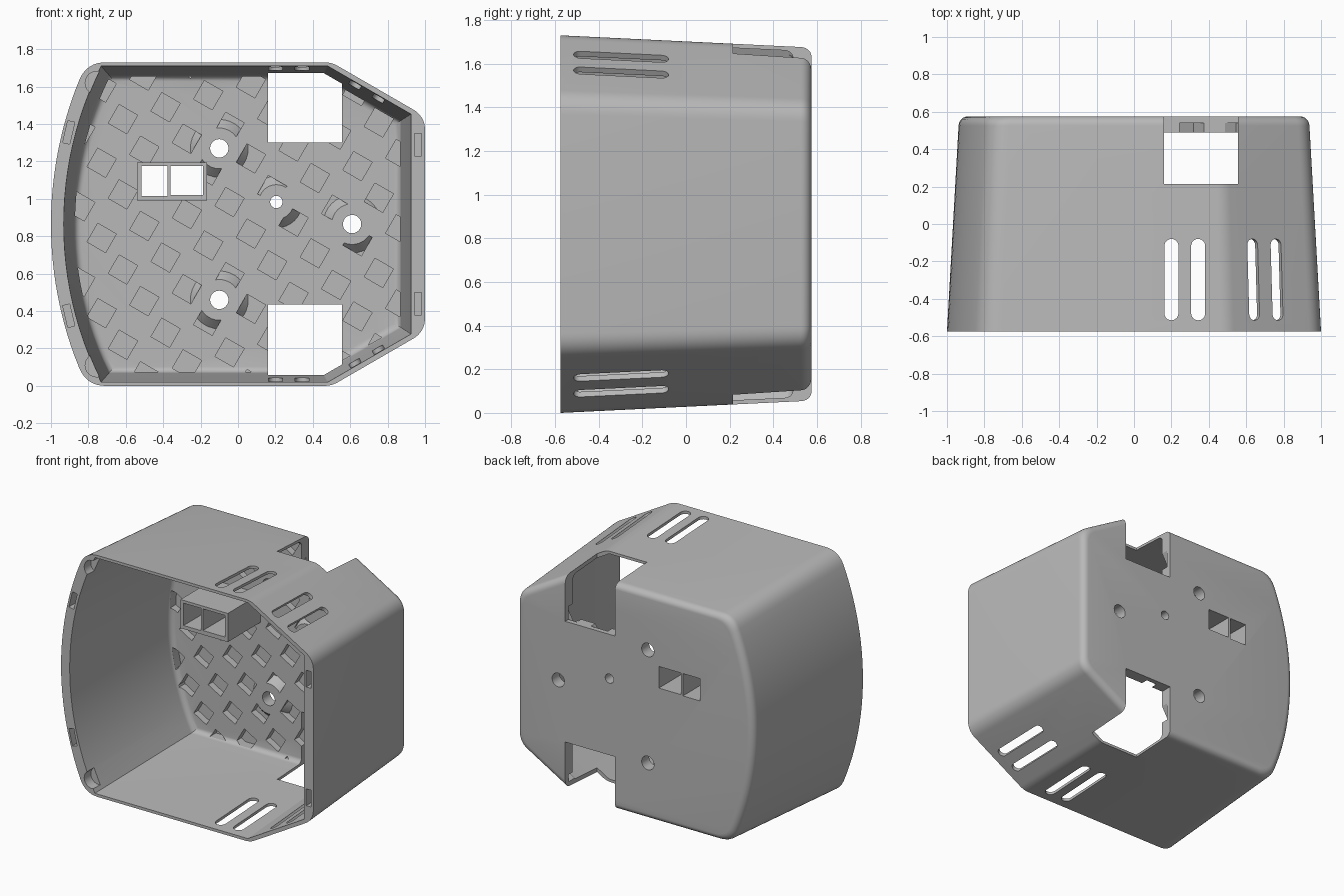
import bpy, bmesh, math
from mathutils import Vector, Matrix

if "Cube" in bpy.data.objects:
    bpy.data.objects.remove(bpy.data.objects["Cube"], do_unlink=True)

CZ = 0.865                     # middle height
FRONT, BACK, FLOOR = -0.575, 0.575, 0.49

grey = bpy.data.materials.new("plain grey")
grey.use_nodes = True
grey.diffuse_color = (0.48, 0.48, 0.48, 1)
grey.node_tree.nodes["Principled BSDF"].inputs["Base Color"].default_value = (0.48, 0.48, 0.48, 1)


def finish(bm, name):
    bmesh.ops.recalc_face_normals(bm, faces=bm.faces)
    me = bpy.data.meshes.new(name)
    bm.to_mesh(me)
    bm.free()
    ob = bpy.data.objects.new(name, me)
    bpy.context.collection.objects.link(ob)
    me.materials.append(grey)
    return ob


def loft(bm, rings):
    """Closed solid through equal-length rings of points."""
    vs = [[bm.verts.new(p) for p in r] for r in rings]
    n = len(vs[0])
    for a, b in zip(vs, vs[1:]):
        for i in range(n):
            bm.faces.new((a[i], a[(i + 1) % n], b[(i + 1) % n], b[i]))
    bm.faces.new(vs[0])
    bm.faces.new(vs[-1])


def box(bm, x0, x1, y0, y1, z0, z1):
    loft(bm, [[(x0, y, z0), (x1, y, z0), (x1, y, z1), (x0, y, z1)] for y in (y0, y1)])


def tube(bm, x, z, ends, seg=32):
    """Cylinder or cone along y; ends are (y, radius) pairs."""
    angs = [2 * math.pi * i / seg for i in range(seg)]
    loft(bm, [[(x + r * math.cos(a), y, z + r * math.sin(a)) for a in angs] for y, r in ends])


def boolean(target, cutter, op):
    m = target.modifiers.new("bool", "BOOLEAN")
    m.operation, m.object, m.solver = op, cutter, "EXACT"
    bpy.context.view_layer.objects.active = target
    bpy.ops.object.modifier_apply(modifier=m.name)
    bpy.data.objects.remove(cutter, do_unlink=True)


def outline(corners, rounds, radius, left):
    """Symmetric section: upper right corners, then a bowed left side."""
    pts = []
    cx = left + radius
    arc = lambda z: cx - math.sqrt(radius ** 2 - z ** 2)
    ztop = corners[-1][1]
    chain = [(corners[0][0], 0)] + corners + [(arc(ztop), ztop)]
    t_end = rounds[-1]
    chain.append((arc(ztop - t_end - 0.01), ztop - t_end - 0.01))
    for i in range(1, len(chain) - 1):
        p, t = Vector(chain[i]), rounds[i - 1]
        if t == 0:
            pts.append(tuple(p))
            continue
        a = p + (Vector(chain[i - 1]) - p).normalized() * t
        b = p + (Vector(chain[i + 1]) - p).normalized() * t
        for k in range(9):
            s = k / 8
            pts.append(tuple(a * (1 - s) ** 2 + p * 2 * s * (1 - s) + b * s * s))
    z0 = pts[-1][1]
    bow = [(arc(z0 * (1 - k / 12)), z0 * (1 - k / 12)) for k in range(1, 12)]
    top = pts + bow
    return top + [(left, 0)] + [(x, -z) for x, z in reversed(top)]


def ring(sec, y, s):
    return [(x * s, y, CZ + z * s) for x, z in sec]


def drafted(sec, y0, s0, y1, s1, r):
    """Tapered rings that end in a rounded edge of radius r."""
    rings = [ring(sec, y0, s0)]
    for k in range(7):
        a = math.pi / 2 * k / 6
        rings.append(ring(sec, y1 - r + r * math.sin(a), s1 - r * (1 - math.cos(a))))
    return rings


# Tapered outer body
outer = outline([(1, 0.576), (0.5, 0.865)], [0.075, 0.04, 0.10], 2.04, -1)
inner = outline([(0.925, 0.588), (0.48, 0.845)], [0, 0, 0], 1.885, -0.932)
bm = bmesh.new()
loft(bm, drafted(outer, FRONT, 1, BACK, 0.938, 0.05))
shell = finish(bm, "housing_shell")

# Open cavity
bm = bmesh.new()
loft(bm, drafted(inner, FRONT - 0.02, 1.001, FLOOR, 0.942, 0.04))
boolean(shell, finish(bm, "cavity_cutter"), "DIFFERENCE")

# Tilted square pockets in the floor, clipped to the cavity and to conical bosses
holes = [(-0.10, 1.27, 0.049), (-0.10, 0.46, 0.049), (0.61, 0.865, 0.049), (0.205, 0.983, 0.033)]
bm = bmesh.new()
tilt = [math.radians(15 + 90 * k) for k in range(4)]
for i in range(-8, 9):
    for j in range(-8, 9):
        x = -0.045 + 0.228 * i + 0.114 * j
        z = 0.983 + 0.064 * i - 0.169 * j
        if abs(x) < 0.98 and abs(z - CZ) < 0.9:
            loft(bm, [[(x + 0.081 * math.cos(a), y, z + 0.081 * math.sin(a)) for a in tilt]
                      for y in (0.44, 0.54)])
pockets = finish(bm, "pocket_cutter")
bm = bmesh.new()
loft(bm, [ring(inner, 0.40, 0.935), ring(inner, 0.56, 0.935)])
boolean(pockets, finish(bm, "pocket_limit"), "INTERSECT")
bm = bmesh.new()
for x, z, r in holes:
    tube(bm, x, z, [(0.43, r + 0.005), (0.55, r + 0.115)])
boolean(pockets, finish(bm, "boss_limit"), "DIFFERENCE")
boolean(shell, pockets, "DIFFERENCE")

# Twin duct standing on the floor
bm = bmesh.new()
box(bm, -0.54, -0.165, 0.12, 0.555, 0.99, 1.195)
boolean(shell, finish(bm, "twin_duct"), "UNION")

# Duct openings, screw holes and the two back windows
bm = bmesh.new()
box(bm, -0.515, -0.378, 0, 0.7, 1.015, 1.175)
box(bm, -0.362, -0.187, 0, 0.7, 1.02, 1.175)
for x, z, r in holes:
    tube(bm, x, z, [(0.35, r), (0.7, r)])
box(bm, 0.16, 0.555, 0.215, 0.7, 1.30, 2.0)
box(bm, 0.16, 0.555, 0.215, 0.7, -0.3, 0.435)
boolean(shell, finish(bm, "opening_cutter"), "DIFFERENCE")


def slot(bm, x, z, width, angle):
    """Round-ended slot along y, pushed through a wall tilted by angle."""
    r, y0, y1 = width / 2, -0.515, -0.08
    sec = []
    for k in range(13):
        a = math.pi * k / 12
        sec.append((r * math.cos(a), y1 - r + r * math.sin(a)))
    for k in range(13):
        a = math.pi + math.pi * k / 12
        sec.append((r * math.cos(a), y0 + r + r * math.sin(a)))
    rot = Matrix.Rotation(angle, 4, 'Y')
    loft(bm, [[rot @ Vector((u, v, h)) + Vector((x, 0, z)) for u, v in sec] for h in (-0.09, 0.09)])


# Vent slots on top, bottom and both slanted sides; clip pockets and corner recesses in the rim
bm = bmesh.new()
for s in (1, -1):
    for x in (0.20, 0.343):
        slot(bm, x, CZ + s * 0.845, 0.075, 0)
    for x in (0.64, 0.765):
        slot(bm, x, CZ + s * (0.85 - (x - 0.5) * 0.577), 0.064, s * math.radians(30))
    zc = CZ + s * 0.425
    box(bm, 0.943, 0.98, -0.65, -0.50, zc - 0.06, zc + 0.06)
    zl = CZ + s * 0.49
    c, sn = math.cos(0.23), math.sin(0.23) * s
    rect = [(-0.019, -0.06), (0.019, -0.06), (0.019, 0.06), (-0.019, 0.06)]
    loft(bm, [[(-0.905 + u * c + v * sn, y, zl - u * sn + v * c) for u, v in rect]
              for y in (-0.65, -0.50)])
    tube(bm, -0.755, CZ + s * 0.755, [(-0.65, 0.062), (-0.50, 0.062)], 24)
boolean(shell, finish(bm, "slot_cutter"), "DIFFERENCE")

# Smooth rounded walls, crisp edges
bpy.ops.object.select_all(action='DESELECT')
shell.select_set(True)
bpy.context.view_layer.objects.active = shell
bpy.ops.object.shade_smooth_by_angle(angle=math.radians(25))
